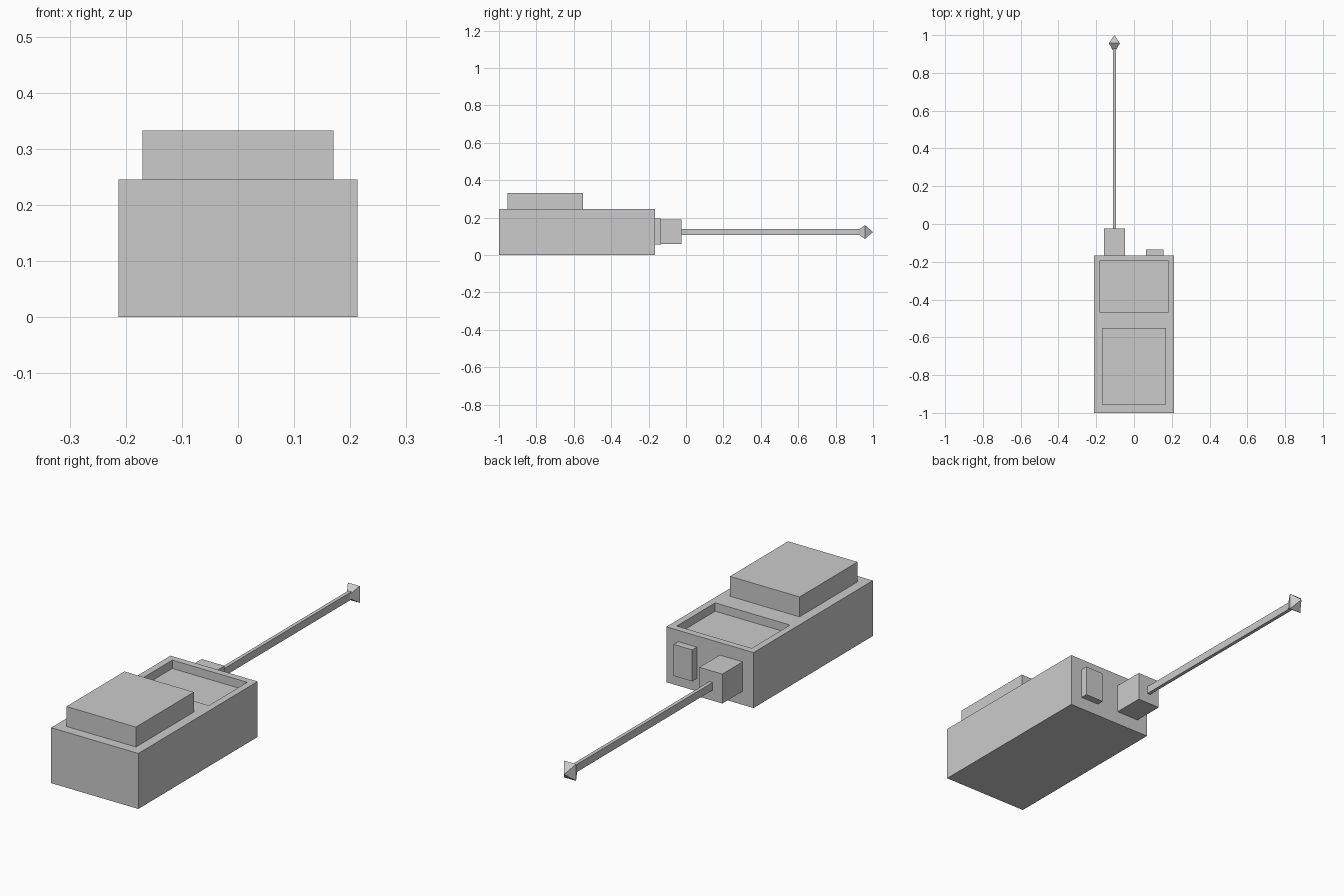
import bpy
import bmesh
from mathutils import Vector

cube = bpy.data.objects.get("Cube")
if cube:
    bpy.data.objects.remove(cube, do_unlink=True)

grey = bpy.data.materials.new("light grey")
grey.use_nodes = True
COLOUR = (0.6, 0.6, 0.6, 1)
grey.diffuse_color = COLOUR
grey.node_tree.nodes["Principled BSDF"].inputs["Base Color"].default_value = COLOUR


def box_mesh(x, y, z):
    """Box spanning the given (low, high) ranges."""
    bm = bmesh.new()
    bmesh.ops.create_cube(bm, size=1)
    for v in bm.verts:
        v.co = Vector([r[int(c > 0)] for r, c in zip((x, y, z), v.co)])
    return bm


def finish(bm, name):
    bmesh.ops.recalc_face_normals(bm, faces=bm.faces)
    mesh = bpy.data.meshes.new(name)
    bm.to_mesh(mesh)
    bm.free()
    mesh.materials.append(grey)
    obj = bpy.data.objects.new(name, mesh)
    bpy.context.collection.objects.link(obj)
    return obj


def top_face(bm):
    return max(bm.faces, key=lambda f: f.calc_center_median().z)


# Main case with a rectangular screen recess sunk into its top
BACK = -0.167
case = box_mesh((-0.213, 0.213), (-1, BACK), (0, 0.245))
screen = top_face(case)
bmesh.ops.inset_individual(case, faces=[screen], thickness=0.03)
middle = screen.calc_center_median().y
for v in screen.verts:
    v.co.x = 0.183 if v.co.x > 0 else -0.183
    v.co.y = -0.197 if v.co.y > middle else -0.465
floor = bmesh.ops.extrude_discrete_faces(case, faces=[screen])["faces"][0]
bmesh.ops.translate(case, verts=floor.verts, vec=(0, 0, -0.037))
finish(case, "case")

# Raised pad on the front half
finish(box_mesh((-0.17, 0.17), (-0.955, -0.55), (0.245, 0.333)), "raised_pad")

# Fittings on the back end
finish(box_mesh((0.064, 0.155), (BACK, -0.135), (0.056, 0.195)), "end_button")
finish(box_mesh((-0.16, -0.048), (BACK, -0.025), (0.06, 0.19)), "antenna_base")

# Antenna rod
AX, AZ = -0.104, 0.123
finish(box_mesh((AX - 0.008, AX + 0.008), (-0.025, 0.93), (AZ - 0.017, AZ + 0.017)),
       "antenna_rod")

# Antenna tip: two square pyramids base to base
tip = bmesh.new()
ring = [tip.verts.new((AX + sx * 0.029, 0.957, AZ + sz * 0.037))
        for sx, sz in ((-1, -1), (1, -1), (1, 1), (-1, 1))]
for apex_y in (1.0, 0.905):
    apex = tip.verts.new((AX, apex_y, AZ))
    for i in range(4):
        tip.faces.new((ring[i], ring[(i + 1) % 4], apex))
finish(tip, "antenna_tip")
